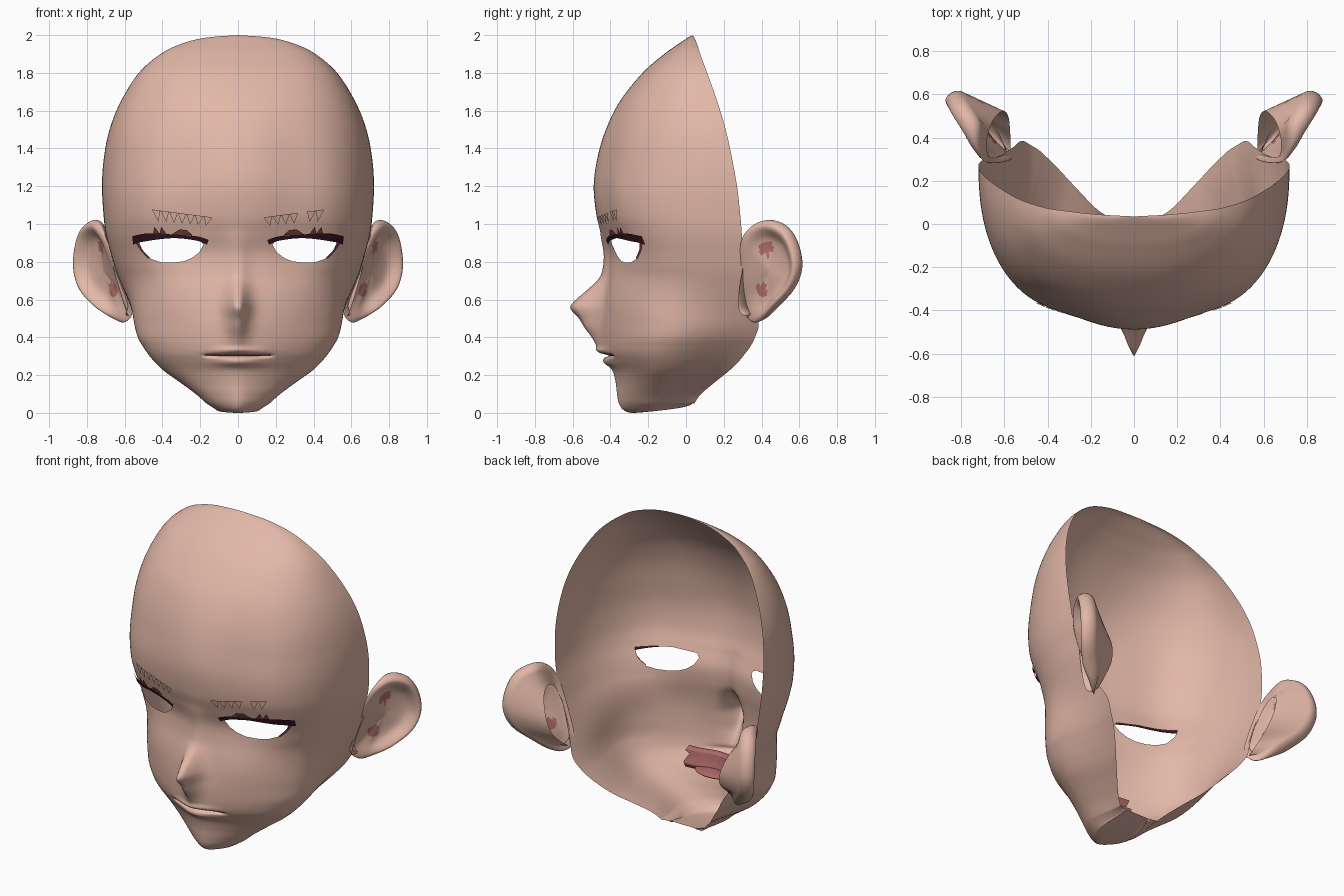
import bpy, bmesh, math
from mathutils import Vector
from mathutils.bvhtree import BVHTree

cube = bpy.data.objects.get("Cube")
if cube:
    bpy.data.objects.remove(cube)


def material(name, rgb):
    m = bpy.data.materials.new(name)
    m.use_nodes = True
    m.diffuse_color = (*rgb, 1)
    m.node_tree.nodes["Principled BSDF"].inputs["Base Color"].default_value = (*rgb, 1)
    return m


SKIN = material("skin", (0.76, 0.475, 0.385))
LASH = material("dark_lash", (0.035, 0.008, 0.014))
LID = material("lid_brown", (0.16, 0.045, 0.045))
BLUSH = material("ear_blush", (0.5, 0.18, 0.165))
MOUTH = material("mouth_red", (0.42, 0.14, 0.14))


def finish(name, bm, mats):
    bmesh.ops.remove_doubles(bm, verts=bm.verts, dist=1e-5)
    me = bpy.data.meshes.new(name)
    for f in bm.faces:
        f.smooth = True
    bm.to_mesh(me)
    bm.free()
    for m in mats:
        me.materials.append(m)
    ob = bpy.data.objects.new(name, me)
    bpy.context.collection.objects.link(ob)
    return ob


def spline(points, steps, closed=False):
    """Smooth curve through points of any dimension."""
    n, out = len(points), []
    pick = (lambda i: points[i % n]) if closed else (lambda i: points[max(0, min(n - 1, i))])
    for i in range(n if closed else n - 1):
        for k in range(steps):
            t = k / steps
            out.append([b + 0.5 * t * (c - a + t * (2*a - 5*b + 4*c - d + t * (3*(b - c) + d - a)))
                        for a, b, c, d in zip(pick(i-1), pick(i), pick(i+1), pick(i+2))])
    return out if closed else out + [list(points[-1])]


def skin_rows(bm, rows, closed=False):
    """Quads between successive rows of points."""
    grid = [[bm.verts.new(p) for p in row] for row in rows]
    for a, b in zip(grid, grid[1:]):
        n = len(a)
        for i in range(n if closed else n - 1):
            j = (i + 1) % n
            bm.faces.new((a[i], b[i], b[j], a[j]))


def ramp(v, lo, hi):
    t = max(0, min(1, (v - lo) / (hi - lo)))
    return t * t * (3 - 2 * t)


def bell(v, centre, width):
    return math.exp(-((v - centre) / width) ** 2)


# Head shell rows: height, front depth, back edge half width, back edge depth
ROWS = [(2.0, .035, 0, .035), (1.985, .007, .18, .045), (1.95, -.045, .31, .06),
        (1.9, -.115, .41, .075), (1.8, -.23, .525, .112), (1.65, -.35, .62, .165),
        (1.5, -.425, .68, .21), (1.35, -.47, .71, .243), (1.2, -.49, .72, .27),
        (1.05, -.475, .712, .287), (.95, -.443, .70, .295), (.85, -.41, .675, .30),
        (.75, -.41, .645, .308), (.65, -.425, .605, .325), (.55, -.44, .56, .355),
        (.47, -.45, .52, .385), (.40, -.452, .478, .365), (.35, -.45, .438, .34),
        (.31, -.44, .405, .31), (.27, -.418, .37, .277), (.22, -.388, .322, .225),
        (.16, -.372, .252, .15), (.10, -.365, .185, .08), (.05, -.355, .138, .045),
        (.015, -.33, .105, .035), (0, -.28, .09, .033), (.015, -.15, .085, .03),
        (.05, .03, .08, .03)]
# Nose ridge: height and how far it stands out
NOSE = spline([(1.08, 0), (.98, .006), (.88, .025), (.75, .035), (.70, .055), (.65, .1),
               (.60, .15), (.565, .175), (.54, .163), (.50, .12), (.45, .085), (.40, .047),
               (.35, .02), (.31, 0)], 6)


def nose(z):
    for (z1, a), (z2, b) in zip(NOSE, NOSE[1:]):
        if z2 <= z <= z1:
            return b + (a - b) * (z - z2) / (z1 - z2)
    return 0


COLS = 104
rows = []
for zf, yf, xb, yb in spline(ROWS, 8):
    power = 2 / (2.05 + 0.45 * ramp(zf, .3, .9) - 0.2 * ramp(zf, 1, 1.35))
    jowl = .52 * (1 - ramp(zf, .2, .75))
    wedge = .03 * ramp(zf, .55, .85) * (1 - ramp(zf, 1.2, 1.8))
    zb = max(zf, .05)
    row = []
    for i in range(COLS + 1):
        a = (2 * i / COLS - 1) * math.pi / 2
        x = math.copysign(abs(math.sin(a)) ** power * xb, a)
        x *= 1 + jowl * math.sin(2 * a) ** 2
        c = max(0, math.cos(a)) ** power
        y, z = yb + (yf - yb) * c, zb + (zf - zb) * math.sqrt(c)
        # Nose ridge, tapered brow and lips
        y -= nose(z) * math.exp(-(abs(x) / .052) ** 1.6)
        y += wedge * bell(abs(x), .3, .17)
        y += max(0, 1 - (x / .19) ** 4) * .033 * bell(z, .303, .008)
        y -= bell(x, 0, .11) * (.018 * bell(z, .33, .018) + .02 * bell(z, .268, .022))
        row.append((x, y, z))
    rows.append(row)
head = bmesh.new()
skin_rows(head, rows)
bmesh.ops.remove_doubles(head, verts=head.verts, dist=1e-5)
head.faces.ensure_lookup_table()
tree = BVHTree.FromBMesh(head)


def on_face(x, z, gap=0):
    hit = tree.ray_cast(Vector((x, -2, z)), Vector((0, 1, 0)))[0]
    return Vector((x, hit.y - gap, z))


# Dark crease between the lips
for f in head.faces:
    c = f.calc_center_median()
    if abs(c.z - .304) < .005 and abs(c.x) < .17 and c.y < -.2:
        f.material_index = 1

# Eye openings, cut edge by edge
EYE = [(.183, .89), (.205, .85), (.245, .82), (.29, .802), (.35, .795), (.41, .798),
       (.46, .815), (.505, .86), (.53, .92), (.34, .93), (.20, .915)]
for side in (-1, 1):
    pts = [Vector((side * x, 0, z)) for x, z in EYE]
    inside = [f for f in head.faces if f.calc_center_median().y < 0
              and .1 < side * f.calc_center_median().x < .62
              and .7 < f.calc_center_median().z < 1]
    for p, q in zip(pts, pts[1:] + pts[:1]):
        out = Vector((q.z - p.z, 0, p.x - q.x)) * side
        geom = list({e for f in inside for e in (f, *f.verts, *f.edges)})
        cut = bmesh.ops.bisect_plane(head, geom=geom, plane_co=p, plane_no=out, dist=1e-6)
        inside = [f for f in cut["geom"] if isinstance(f, bmesh.types.BMFace)
                  and (f.calc_center_median() - p).dot(out) < 0]
    bmesh.ops.delete(head, geom=inside, context="FACES")
finish("face_shell", head, [SKIN, LID])


def strip(name, upper, lower, mat, side, gap=.014):
    """Thin band that follows the face between two lines."""
    bm = bmesh.new()
    lines = [spline(line, 6) for line in (upper, lower)]
    skin_rows(bm, [[on_face(side * x, z, gap) for x, z in line] for line in lines])
    finish(name, bm, [mat])


def spikes(name, triangles, mat, side, gap=.012):
    bm = bmesh.new()
    for tri in triangles:
        bm.faces.new([bm.verts.new(on_face(side * x, z, gap)) for x, z in tri])
    finish(name, bm, [mat])


for side, label in ((-1, "right"), (1, "left")):
    # Upper lash, lower outer lash and lid spikes
    strip(label + "_upper_lash",
          [(.56, .935), (.48, .95), (.35, .945), (.22, .935), (.155, .915)],
          [(.555, .89), (.51, .905), (.35, .925), (.22, .912), (.165, .89)], LASH, side)
    strip(label + "_lower_lash", [(.545, .905), (.515, .858), (.475, .815)],
          [(.53, .905), (.505, .863), (.465, .82)], LID, side, .006)
    spikes(label + "_lid_spikes",
           [((x - .022, .94), (x + .022, .94), (x + .012, .985)) for x in (.43, .395)]
           + [((.35, .945), (.24, .94), (.27, .967)), ((.35, .945), (.27, .967), (.31, .972))],
           LID, side)
    # Eyebrow made of hanging teeth; the left one has a gap
    teeth = [i for i in range(7) if side < 0 or i != 4]
    spikes(label + "_eyebrow",
           [((.135 + .046 * i, 1.035 + .006 * i), (.181 + .046 * i, 1.041 + .006 * i),
             (.17 + .042 * i, .99 + .004 * i)) for i in teeth], SKIN, side)

# Ears: rim outline, cupped front, thick base left open towards the head
RIM = spline([(.69, .29, .90), (.73, .35, .99), (.765, .44, 1.02), (.82, .53, .98),
              (.85, .585, .88), (.855, .60, .76), (.82, .56, .65), (.74, .48, .56),
              (.66, .42, .50), (.60, .355, .48), (.56, .31, .54), (.615, .285, .70)], 5, True)
RIM = [Vector(p) for p in RIM]
CENTRE = sum(RIM, Vector()) / len(RIM)
OUT = Vector((.81, -.56, -.16)).normalized()
BACK = Vector((.57, .82, 0))
SPOTS = ((.735, .42, .87), (.67, .39, .645))
SECTION = [(0, -.02), (.25, -.02), (.5, -.018), (.65, -.008), (.76, .014), (.86, .032),
           (.94, .03), (1, 0), (.98, -.03), (.92, -.05), (.85, -.06)]


def base_point(p):
    """Matching point on the oval opening at the base of the ear."""
    up, back = p.z - CENTRE.z, (p - CENTRE).dot(BACK)
    return Vector((.62 + .22 * up - .12 * back, .395 + .6 * back, .70 + .7 * up))


for side, label in ((-1, "right"), (1, "left")):
    loops = []
    for scale, lift in spline(SECTION, 2):
        loop = []
        for p in RIM:
            q = CENTRE + (p - CENTRE) * scale
            loop.append(q + OUT * lift * (.1 + .9 * ramp((q - CENTRE).dot(BACK), -.17, .05)))
        loops.append(loop)
    loops.append([base_point(p) for p in RIM])
    bm = bmesh.new()
    skin_rows(bm, [[(side * p.x, p.y, p.z) for p in loop] for loop in loops], True)
    bmesh.ops.remove_doubles(bm, verts=bm.verts, dist=1e-5)
    bmesh.ops.recalc_face_normals(bm, faces=bm.faces)
    for f in bm.faces:
        c = f.calc_center_median()
        c.x *= side
        if any((c - Vector(s)).length < .042 for s in SPOTS):
            f.material_index = 1
    finish(label + "_ear", bm, [SKIN, BLUSH])

# Mouth lining behind the lips, with a tongue
bm = bmesh.new()
pouch = [(.012, .32), (.06, .365), (.10, .35), (.06, .31), (.12, .285), (.10, .245), (.015, .285)]
stations = [on_face(.2 * (i / 8 - 1), .303) for i in range(17)]
skin_rows(bm, [[(p.x, p.y + d, z) for p in stations] for d, z in pouch])
finish("mouth_lining", bm, [MOUTH])
bpy.ops.mesh.primitive_uv_sphere_add(segments=24, ring_count=12, location=(0, -.29, .26))
tongue = bpy.context.object
tongue.name = "tongue"
tongue.scale = (.13, .08, .018)
tongue.data.materials.append(MOUTH)
bpy.ops.object.shade_smooth()
